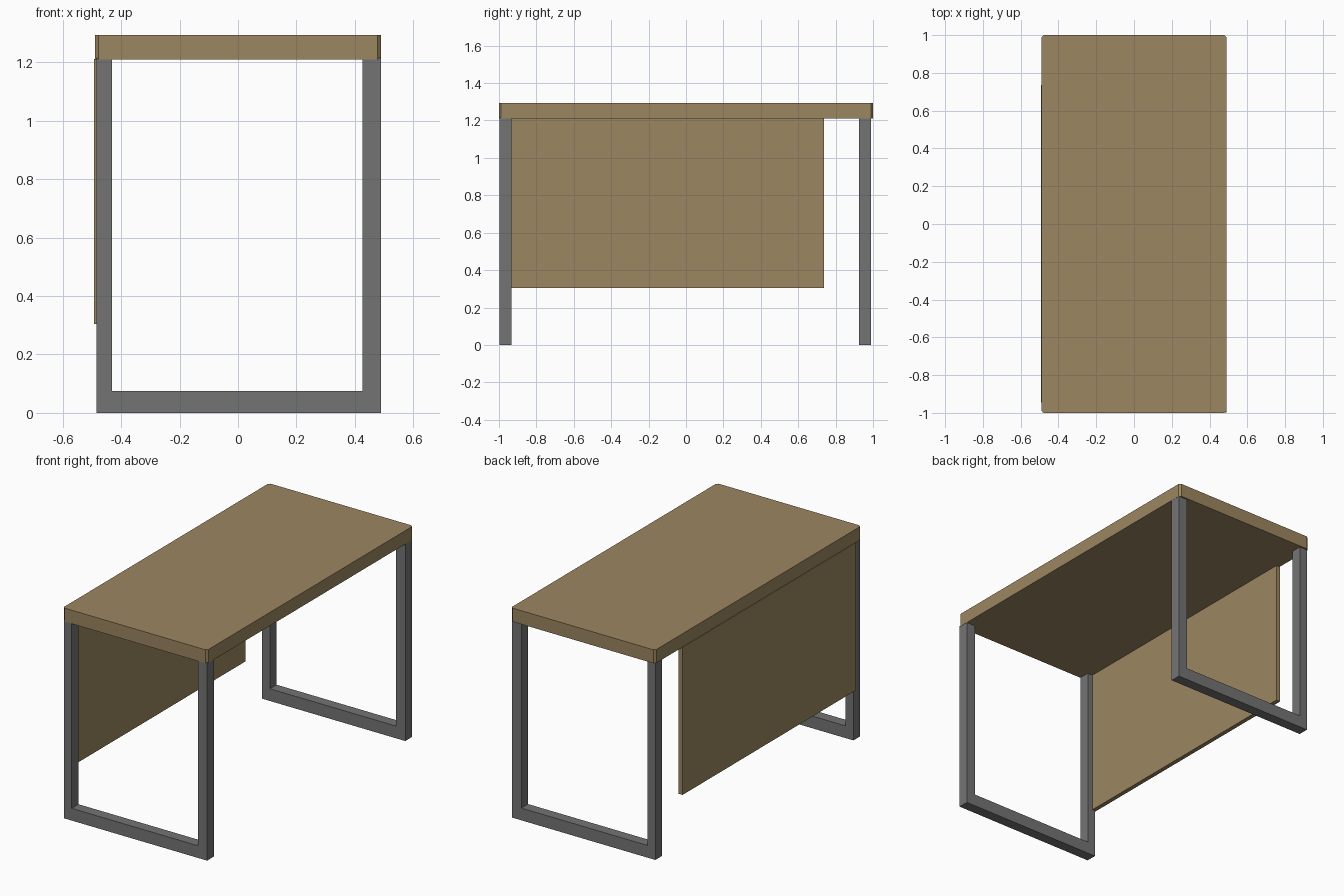
import bpy, bmesh

if "Cube" in bpy.data.objects:
    bpy.data.objects.remove(bpy.data.objects["Cube"])


def material(name, rgb):
    m = bpy.data.materials.new(name)
    m.diffuse_color = (*rgb, 1.0)
    m.use_nodes = True
    m.node_tree.nodes["Principled BSDF"].inputs["Base Color"].default_value = m.diffuse_color
    return m


WOOD = material("wood_brown", (0.33, 0.24, 0.117))
METAL = material("metal_grey", (0.175, 0.175, 0.175))


def prism(name, outline, lo, hi, place, mat):
    """Extrude a 2D outline from lo to hi; place maps (u, v, depth) to xyz."""
    bm = bmesh.new()
    base = bm.faces.new([bm.verts.new(place(u, v, lo)) for u, v in outline])
    top = bmesh.ops.extrude_face_region(bm, geom=[base])["geom"]
    move = [b - a for a, b in zip(place(0, 0, lo), place(0, 0, hi))]
    bmesh.ops.translate(bm, vec=move,
                        verts=[g for g in top if isinstance(g, bmesh.types.BMVert)])
    bmesh.ops.recalc_face_normals(bm, faces=bm.faces)
    mesh = bpy.data.meshes.new(name)
    bm.to_mesh(mesh)
    bm.free()
    mesh.materials.append(mat)
    obj = bpy.data.objects.new(name, mesh)
    bpy.context.collection.objects.link(obj)
    return obj


def flat(u, v, d):
    return (u, v, d)


def upright(u, v, d):
    return (u, d, v)


# Table top with small clipped corners
X, Y, C = 0.49, 1.0, 0.012
prism("table_top",
      [(-X + C, -Y), (X - C, -Y), (X, -Y + C), (X, Y - C),
       (X - C, Y), (-X + C, Y), (-X, Y - C), (-X, -Y + C)],
      1.21, 1.293, flat, WOOD)

# U-shaped leg frames at both ends
u_shape = [(-0.485, 0), (0.489, 0), (0.489, 1.215), (0.426, 1.215),
           (0.426, 0.075), (-0.431, 0.075), (-0.431, 1.215), (-0.485, 1.215)]
prism("front_leg_frame", u_shape, -0.998, -0.932, upright, METAL)
prism("back_leg_frame", u_shape, 0.925, 0.99, upright, METAL)

# Modesty panel on the left side, stopping short of the back frame
prism("side_panel", [(-0.493, 0.305), (-0.466, 0.305), (-0.466, 1.212), (-0.493, 1.212)],
      -0.945, 0.737, upright, WOOD)
